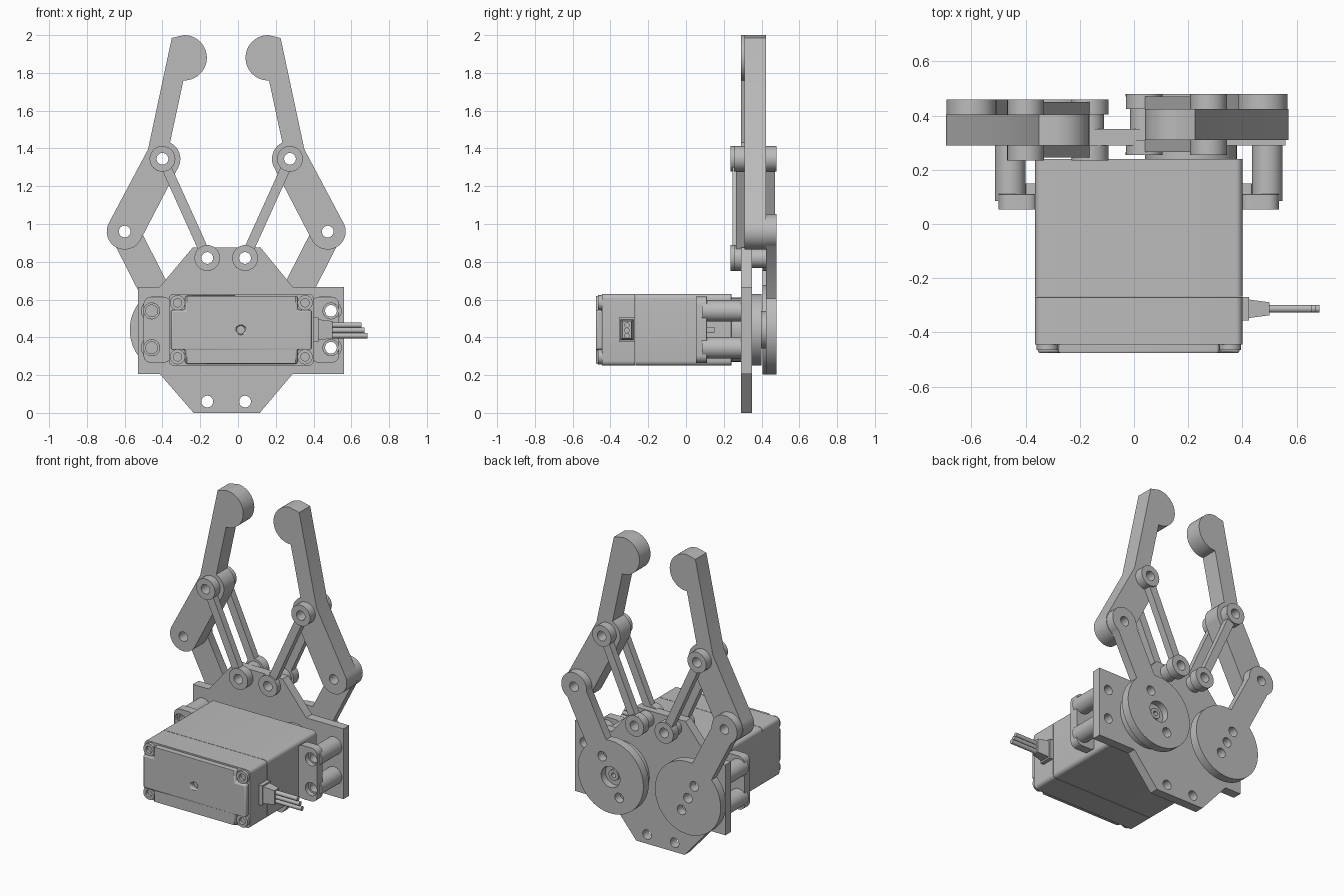
import bpy, bmesh
from math import sin, cos, asin, atan2, radians, degrees, hypot, pi

cube = bpy.data.objects.get("Cube")
if cube:
    bpy.data.objects.remove(cube)

mat = bpy.data.materials.new("plain_grey")
mat.use_nodes = True
GREY = (0.5, 0.5, 0.5, 1)
mat.diffuse_color = GREY
mat.node_tree.nodes["Principled BSDF"].inputs["Base Color"].default_value = GREY

AXIS = -0.0625   # symmetry line of the gripper
MID_Z = 0.44     # height of servo and crank axes
HOLE = 0.031


def arc(c, r, a0, a1, n=24):
    """Points on a circle between two angles in degrees."""
    return [(c[0] + r * cos(radians(a0 + (a1 - a0) * i / n)),
             c[1] + r * sin(radians(a0 + (a1 - a0) * i / n))) for i in range(n + 1)]


def circle(c, r, n=40):
    return arc(c, r, 0, 360, n)[:-1]


def rounded(x0, x1, z0, z1, r):
    pts = []
    for x, z, a in ((x1 - r, z1 - r, 0), (x0 + r, z1 - r, 90),
                    (x0 + r, z0 + r, 180), (x1 - r, z0 + r, 270)):
        pts += arc((x, z), r, a, a + 90, 6)
    return pts


def limb(p, rp, q, rq, w):
    """Two discs joined by a straight bar of half width w."""
    t = degrees(atan2(q[1] - p[1], q[0] - p[0]))
    a, b = degrees(asin(w / rp)), degrees(asin(w / rq))
    return arc(p, rp, t + a, t + 360 - a, 40) + arc(q, rq, t - 180 + b, t + 180 - b, 28)


def finish(ob):
    ob.data.materials.clear()
    ob.data.materials.append(mat)
    bpy.ops.object.select_all(action='DESELECT')
    ob.select_set(True)
    bpy.context.view_layer.objects.active = ob
    bpy.ops.object.shade_smooth_by_angle(angle=radians(32))
    return ob


def prism(name, outline, y0, y1, holes=(), bevel=0):
    """Extrude an x-z outline with holes between two depths."""
    cu = bpy.data.curves.new(name, 'CURVE')
    cu.dimensions, cu.fill_mode, cu.extrude = '2D', 'BOTH', (y1 - y0) / 2
    for loop in (outline, *holes):
        sp = cu.splines.new('POLY')
        sp.points.add(len(loop) - 1)
        for pt, (x, z) in zip(sp.points, loop):
            pt.co = (x, z, 0, 1)
        sp.use_cyclic_u = True
    tmp = bpy.data.objects.new(name + "_profile", cu)
    bpy.context.collection.objects.link(tmp)
    bpy.context.view_layer.update()
    deps = bpy.context.evaluated_depsgraph_get()
    me = bpy.data.meshes.new_from_object(tmp.evaluated_get(deps))
    bpy.data.objects.remove(tmp)
    bm = bmesh.new()
    bm.from_mesh(me)
    for v in bm.verts:
        x, z, d = v.co
        v.co = (x, (y0 + y1) / 2 - d, z)
    bmesh.ops.remove_doubles(bm, verts=bm.verts, dist=1e-5)
    bmesh.ops.recalc_face_normals(bm, faces=bm.faces)
    bm.to_mesh(me)
    bm.free()
    me.name = name
    ob = bpy.data.objects.new(name, me)
    bpy.context.collection.objects.link(ob)
    if bevel:
        m = ob.modifiers.new("bevel", 'BEVEL')
        m.width, m.segments, m.limit_method = bevel, 2, 'ANGLE'
        m.angle_limit = radians(50)
    return finish(ob)


def tube(name, c, r, y0, y1, hole=HOLE):
    return prism(name, circle(c, r), y0, y1, [circle(c, hole)] if hole else [])


# Mounting plate
mounts = [(x, z) for x in (-0.457, 0.492) for z in (0.345, 0.54)]
feet = [(AXIS + s * 0.1, z) for s in (-1, 1) for z in (0.06, 0.82)]
plate = [(-0.24, 0.875), (0.12, 0.875), (0.29, 0.667), (0.56, 0.667), (0.56, 0.207),
         (0.29, 0.207), (0.115, 0), (-0.235, 0), (-0.415, 0.207), (-0.53, 0.207),
         (-0.53, 0.667), (-0.415, 0.667)]
prism("mounting_plate", plate, 0.29, 0.35, [circle(c, HOLE) for c in mounts + feet])

# Fingers, cranks and parallel links on both sides
for side, label, back in ((1, "left", 0.02), (-1, "right", 0)):
    def at(d, z):
        return (AXIS + side * d, z)
    elbow, knuckle, foot = (0.5375, 0.96), (0.3375, 1.345), (0.1, 0.82)
    hub = at(0.2725, MID_Z)
    y0, y1, y2 = 0.29 + back, 0.404 + back, 0.46 + back

    shape = arc(elbow, 0.095, 207.5, 387.5) + [(0.414, 1.395), (0.288, 1.985)]
    shape += arc((0.2225, 1.88), 0.12, 90, 272, 32) + arc(knuckle, 0.095, 115, 207.5, 10)
    prism(label + "_finger", [at(*p) for p in shape], y0, y1,
          [circle(at(*elbow), HOLE), circle(at(*knuckle), HOLE)])

    tip = at(*elbow)
    length = hypot(tip[0] - hub[0], tip[1] - hub[1])
    ux, uz = (tip[0] - hub[0]) / length, (tip[1] - hub[1]) / length
    reach = 0.135 if side > 0 else 0.1
    holes = [circle(tip, HOLE), circle(hub, 0.068 if side > 0 else HOLE)]
    holes += [circle((hub[0] + k * ux, hub[1] + k * uz), HOLE) for k in (-reach, reach)]
    prism(label + "_crank", limb(hub, 0.238, tip, 0.092, 0.078), y1, y2, holes)

    knee, base = at(*knuckle), at(*foot)
    for part, a, b, c in (("front", y0 - 0.045, y0, y0 - 0.055), ("back", y1, y2 - 0.01, y2)):
        prism(f"{label}_{part}_link", limb(base, 0.068, knee, 0.068, 0.026), a, b,
              [circle(base, HOLE), circle(knee, HOLE)])
        for end, pos in (("lower", base), ("upper", knee)):
            tube(f"{label}_{part}_link_{end}_boss", pos, 0.068, *((c, a) if c < a else (b, c)))
    tube(label + "_link_spacer", base, 0.052, 0.35, y1)
    if back:
        tube(label + "_link_washer", base, 0.052, 0.29, y0)

# Servo horn on the driven crank, pin on the idle one
drive, idle = (AXIS + 0.2725, MID_Z), (AXIS - 0.2725, MID_Z)
tube("servo_horn", drive, 0.19, 0.35, 0.40)
tube("horn_neck", drive, 0.1, 0.40, 0.435)
tube("horn_screw", drive, 0.035, 0.40, 0.45, 0.015)
tube("idle_pin", idle, 0.07, 0.35, 0.405)

# Servo case
X0, X1, Z0, Z1 = -0.365, 0.40, 0.25, 0.63
prism("servo_case", rounded(X0, X1, Z0, Z1, 0.025), -0.268, 0.24, bevel=0.006)
prism("servo_rear_case", rounded(X0, X1, Z0, Z1, 0.025), -0.445, -0.27, bevel=0.006)
tube("servo_output_boss", drive, 0.17, 0.235, 0.29, 0)

# Servo end cover with notched corners, dimple and corner screws
c, i = 0.085, 0.01
xs, zs = (X0 + i, X0 + c, X1 - c, X1 - i), (Z0 + i, Z0 + c, Z1 - c, Z1 - i)
cover = [(xs[1], zs[0]), (xs[2], zs[0]), (xs[2], zs[1]), (xs[3], zs[1]),
         (xs[3], zs[2]), (xs[2], zs[2]), (xs[2], zs[3]), (xs[1], zs[3]),
         (xs[1], zs[2]), (xs[0], zs[2]), (xs[0], zs[1]), (xs[1], zs[1])]
prism("servo_cover", cover, -0.477, -0.44, [circle((0.015, MID_Z), 0.022)], bevel=0.012)
for x in (-0.32, 0.355):
    for z in (0.297, 0.583):
        tube("cover_screw", (x, z), 0.04, -0.465, -0.44, 0.022)

# Mounting ears, ribs and standoffs
for x0, x1, edge in ((-0.50, X0 + 0.01, X0), (X1 - 0.01, 0.535, X1)):
    prism("servo_ear", rounded(x0, x1, 0.265, 0.615, 0.04), 0.053, 0.11,
          [circle(p, 0.042) for p in mounts if x0 < p[0] < x1], bevel=0.006)
    prism("ear_rib", rounded(edge - 0.035, edge + 0.035, 0.425, 0.455, 0.004), 0.11, 0.15)
for p in mounts:
    tube("standoff", p, 0.057, 0.085, 0.29)

# Cable boot, tapering outward
bm = bmesh.new()
CABLE_Y = -0.313
rings = []
for x, hy, hz in ((0.39, 0.043, 0.065), (0.425, 0.043, 0.065), (0.425, 0.034, 0.055),
                  (0.50, 0.024, 0.046)):
    rings.append([bm.verts.new((x, CABLE_Y + a * hy, MID_Z + b * hz))
                  for a, b in ((-1, -1), (1, -1), (1, 1), (-1, 1))])
for r0, r1 in zip(rings, rings[1:]):
    for k in range(4):
        bm.faces.new((r0[k], r0[k - 1], r1[k - 1], r1[k]))
bm.faces.new(rings[0])
bm.faces.new(rings[-1])
bmesh.ops.recalc_face_normals(bm, faces=bm.faces)
me = bpy.data.meshes.new("cable_boot")
bm.to_mesh(me)
bm.free()
boot = bpy.data.objects.new("cable_boot", me)
bpy.context.collection.objects.link(boot)
finish(boot)

# Three wires with a slanted end
for k in (-1, 0, 1):
    end = 0.67 - k * 0.015
    bpy.ops.mesh.primitive_cylinder_add(vertices=16, radius=0.0145, depth=end - 0.49,
                                        location=((end + 0.49) / 2, CABLE_Y, MID_Z - 0.003 + k * 0.028),
                                        rotation=(0, pi / 2, 0))
    wire = bpy.context.object
    wire.name = "wire"
    finish(wire)
